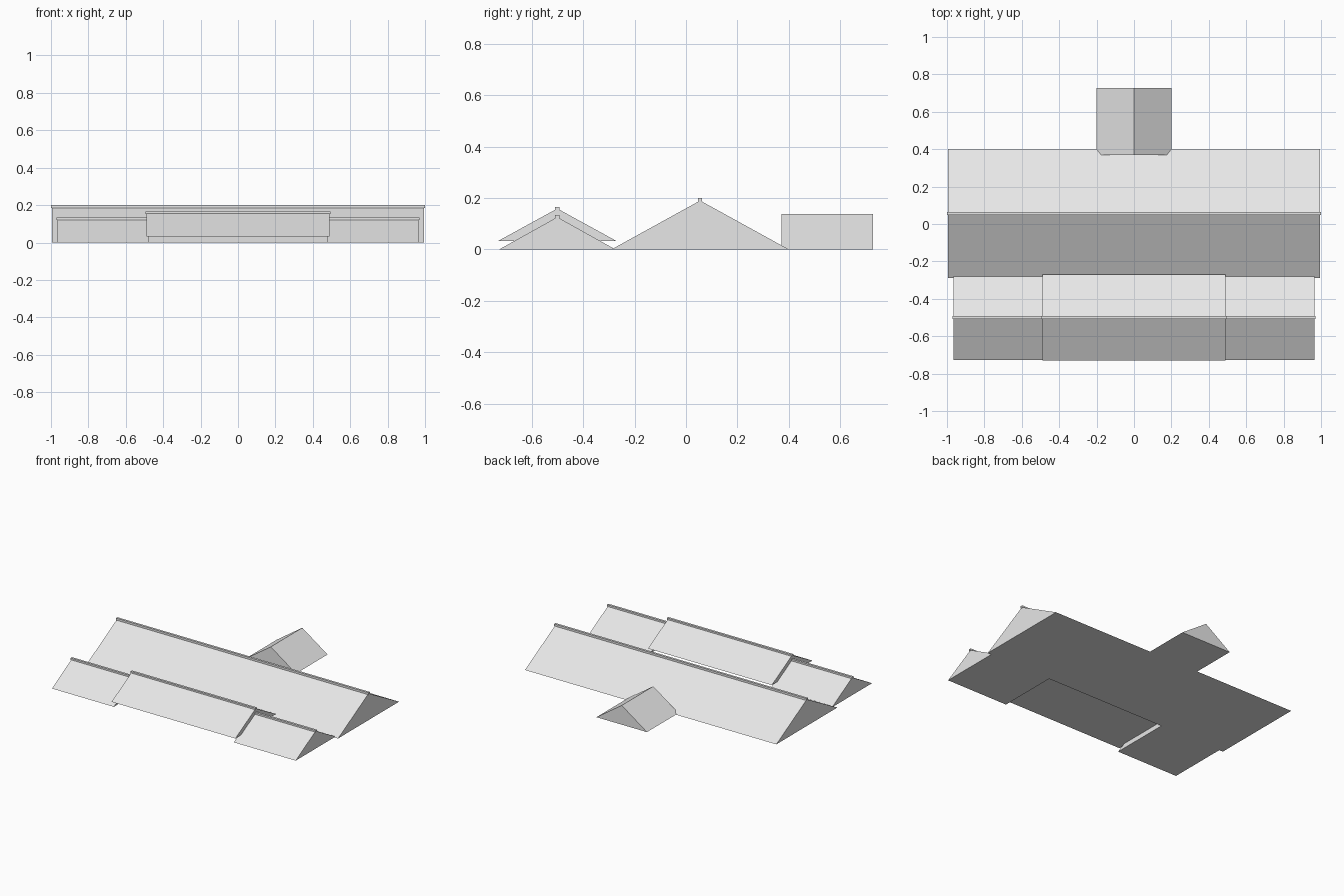
import bpy
import bmesh
from mathutils import Matrix, Vector

default = bpy.data.objects.get("Cube")
if default:
    bpy.data.objects.remove(default, do_unlink=True)

grey = bpy.data.materials.new("plain grey")
grey.use_nodes = True
colour = (0.8, 0.8, 0.8, 1)
grey.diffuse_color = colour
grey.node_tree.nodes["Principled BSDF"].inputs["Base Color"].default_value = colour


def extrude_profile(name, profile, start, end, matrix=Matrix()):
    """Closed prism: a (y, z) profile swept along x from start to end."""
    bm = bmesh.new()
    face = bm.faces.new([bm.verts.new((start, y, z)) for y, z in profile])
    swept = bmesh.ops.extrude_face_region(bm, geom=[face], use_keep_orig=True)
    verts = [v for v in swept["geom"] if isinstance(v, bmesh.types.BMVert)]
    bmesh.ops.translate(bm, verts=verts, vec=Vector((end - start, 0, 0)))
    bm.transform(matrix)
    bmesh.ops.recalc_face_normals(bm, faces=bm.faces)
    mesh = bpy.data.meshes.new(name)
    bm.to_mesh(mesh)
    bm.free()
    mesh.materials.append(grey)
    obj = bpy.data.objects.new(name, mesh)
    bpy.context.scene.collection.objects.link(obj)
    return obj


def gable(name, start, end, mid, half, base, ridge, matrix=Matrix()):
    profile = [(mid - half, base), (mid + half, base), (mid, ridge)]
    return extrude_profile(name, profile, start, end, matrix)


def ridge_cap(name, start, end, mid, bottom, top):
    w = 0.008
    profile = [(mid - w, bottom), (mid + w, bottom), (mid + w, top), (mid - w, top)]
    return extrude_profile(name, profile, start, end)


# Main roof
gable("main_roof", -0.995, 0.995, 0.055, 0.345, 0, 0.19)
ridge_cap("main_ridge_cap", -1, 1, 0.055, 0.184, 0.2)

# Low front roofs on both sides, with an open gap between them
for side, (a, b, cap_a, cap_b) in {
    "left": (0.475, 0.965, 0.475, 0.97),
    "right": (-0.965, -0.475, -0.97, -0.475),
}.items():
    gable(side + "_front_roof", a, b, -0.5, 0.226, 0, 0.126)
    ridge_cap(side + "_front_ridge_cap", cap_a, cap_b, -0.5, 0.12, 0.134)

# Raised middle front roof
gable("middle_front_roof", -0.49, 0.49, -0.5, 0.23, 0.033, 0.159)
ridge_cap("middle_front_ridge_cap", -0.495, 0.495, -0.5, 0.152, 0.166)

# Rear porch roof, its ridge running front to back
gable("rear_porch_roof", 0.37, 0.727, 0, 0.2, 0, 0.138,
      Matrix.Rotation(1.5707963, 4, "Z"))
